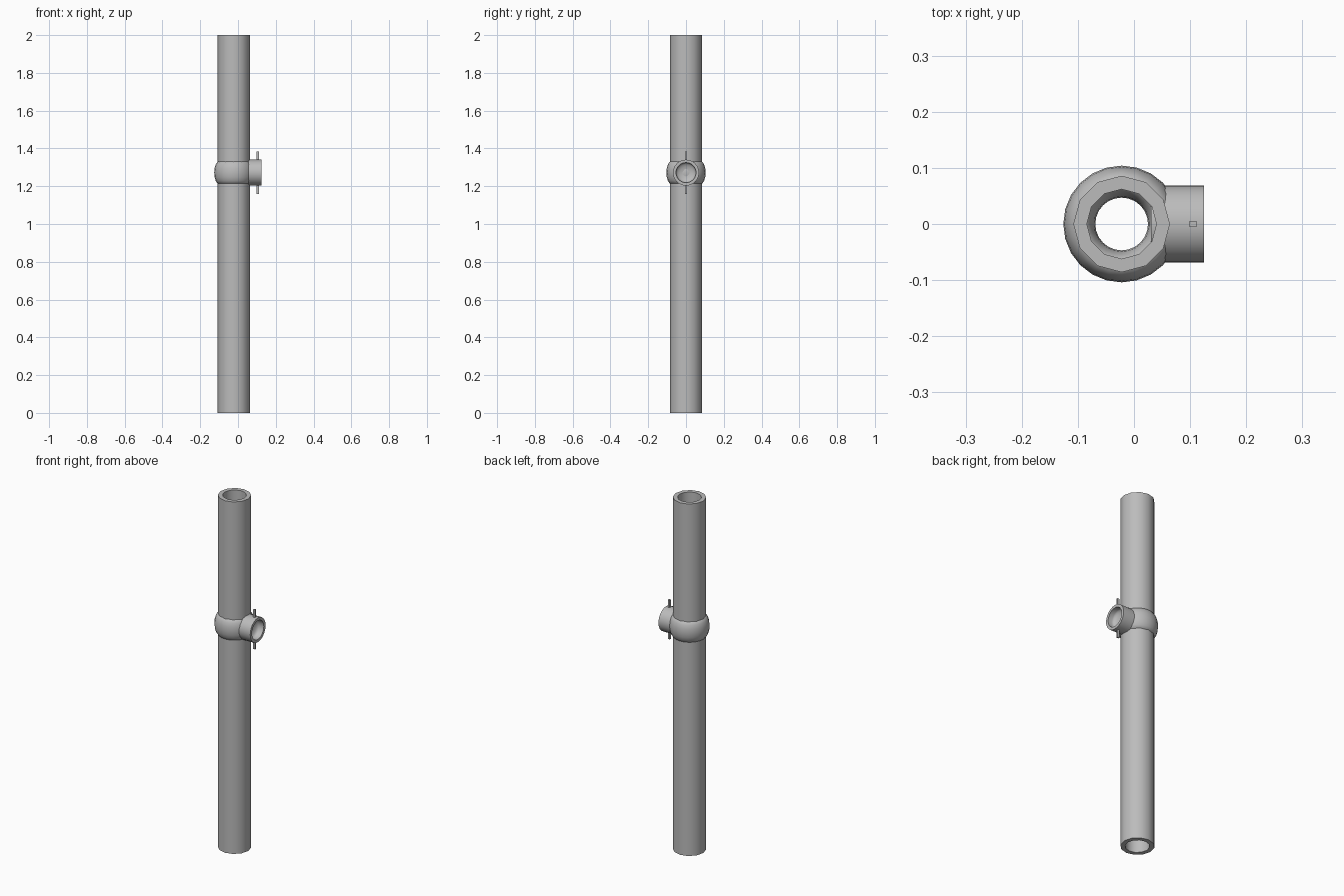
import bpy, bmesh, math
from mathutils import Matrix

cube = bpy.data.objects.get("Cube")
if cube:
    bpy.data.objects.remove(cube)

GREY = (0.5, 0.5, 0.5, 1)
mat = bpy.data.materials.new("grey metal")
mat.use_nodes = True
mat.diffuse_color = GREY
mat.node_tree.nodes["Principled BSDF"].inputs["Base Color"].default_value = GREY

PIPE_X, JOINT_Z = -0.022, 1.272


def finish(name, bm, matrix, angle=40):
    bmesh.ops.recalc_face_normals(bm, faces=bm.faces)
    me = bpy.data.meshes.new(name)
    bm.to_mesh(me)
    bm.free()
    me.materials.append(mat)
    me.transform(matrix)
    ob = bpy.data.objects.new(name, me)
    bpy.context.collection.objects.link(ob)
    bpy.ops.object.select_all(action="DESELECT")
    ob.select_set(True)
    bpy.context.view_layer.objects.active = ob
    bpy.ops.object.shade_smooth_by_angle(angle=math.radians(angle))
    return ob


def lathe(name, profile, sides, matrix, closed=True):
    """Revolve (radius, height) points around z."""
    bm = bmesh.new()
    verts = [bm.verts.new((r, 0, h)) for r, h in profile]
    ring = verts if not closed else verts + verts[:1]
    edges = [bm.edges.new(pair) for pair in zip(ring, ring[1:])]
    bmesh.ops.spin(bm, geom=verts + edges, cent=(0, 0, 0), axis=(0, 0, 1),
                   angle=math.tau, steps=sides, use_merge=True)
    bmesh.ops.remove_doubles(bm, verts=bm.verts, dist=0.0001)
    return finish(name, bm, matrix)


# Long hollow pipe
lathe("main_pipe", [(0.062, 0), (0.086, 0), (0.086, 2), (0.062, 2)], 12,
      Matrix.Translation((PIPE_X, 0, 0)))

# Rounded collar around the joint, also narrowing the bore
oval = [(0.0755 + 0.0285 * math.cos(a), 0.062 * math.sin(a))
        for a in (math.tau * i / 16 for i in range(16))]
lathe("collar", oval, 24, Matrix.Translation((PIPE_X, 0, JOINT_Z)))

# Side socket with a dished bottom, pointing to +x
along_x = Matrix.Translation((0, 0, JOINT_Z)) @ Matrix.Rotation(math.pi / 2, 4, "Y")
dish = [(0.053 * math.cos(a), 0.1 - 0.022 * math.sin(a))
        for a in (math.pi / 2 * i / 5 for i in range(6))]
lathe("side_socket", [(0.069, 0.03), (0.069, 0.125), (0.053, 0.125)] + dish, 24,
      along_x, closed=False)

# Small square pins above and below the socket
for name, side in (("upper_pin", 1), ("lower_pin", -1)):
    bm = bmesh.new()
    bmesh.ops.create_cube(bm, size=1)
    finish(name, bm, Matrix.Translation((0.105, 0, JOINT_Z + side * 0.087))
           @ Matrix.Diagonal((0.012, 0.01, 0.05, 1)))
